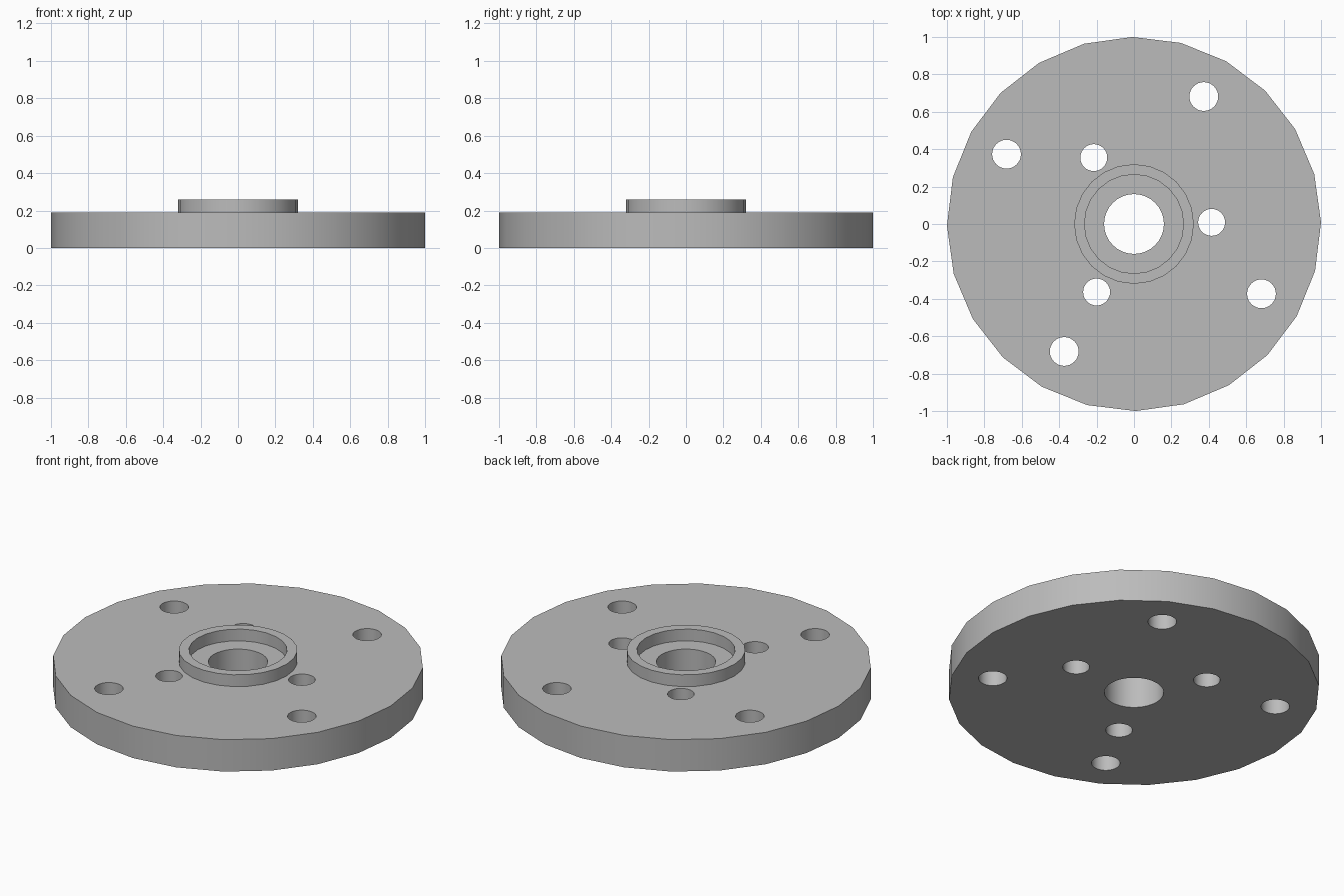
import bpy
from math import radians, cos, sin

cube = bpy.data.objects.get("Cube")
if cube:
    bpy.data.objects.remove(cube, do_unlink=True)

PLATE_TOP = 0.19
RING_TOP = 0.26

# Single grey metal
metal = bpy.data.materials.new("grey metal")
metal.use_nodes = True
grey = (0.5, 0.5, 0.5, 1)
metal.diffuse_color = grey
metal.node_tree.nodes["Principled BSDF"].inputs["Base Color"].default_value = grey


def cylinder(name, radius, bottom, top, sides, x=0, y=0, turn=0):
    bpy.ops.mesh.primitive_cylinder_add(
        vertices=sides, radius=radius, depth=top - bottom,
        location=(x, y, (bottom + top) / 2), rotation=(0, 0, radians(turn)))
    obj = bpy.context.object
    obj.name = name
    obj.data.materials.append(metal)
    return obj


def drill(target, radius, sides=32, x=0, y=0):
    cutter = cylinder("hole_cutter", radius, -0.1, 0.4, sides, x, y)
    cutter.hide_render = True
    mod = target.modifiers.new("hole", "BOOLEAN")
    mod.operation = "DIFFERENCE"
    mod.solver = "EXACT"
    mod.object = cutter
    bpy.ops.object.select_all(action="DESELECT")
    bpy.context.view_layer.objects.active = target
    target.select_set(True)
    bpy.ops.object.modifier_apply(modifier=mod.name)
    bpy.data.objects.remove(cutter, do_unlink=True)


def drill_circle(target, count, distance, start, radius):
    for i in range(count):
        a = radians(start + i * 360 / count)
        drill(target, radius, x=distance * cos(a), y=distance * sin(a))


# Round plate with centre bore and two bolt circles
plate = cylinder("flange_plate", 1, 0, PLATE_TOP, 24, turn=0.5)
drill(plate, 0.16)
drill_circle(plate, 4, 0.777, 61.3, 0.077)
drill_circle(plate, 3, 0.415, 1.2, 0.072)

# Raised locating ring
ring = cylinder("locating_ring", 0.32, PLATE_TOP - 0.01, RING_TOP, 24)
drill(ring, 0.265, 24)

# Smooth walls, sharp rims
for obj in (plate, ring):
    bpy.ops.object.select_all(action="DESELECT")
    bpy.context.view_layer.objects.active = obj
    obj.select_set(True)
    bpy.ops.object.shade_smooth_by_angle(angle=radians(30))
